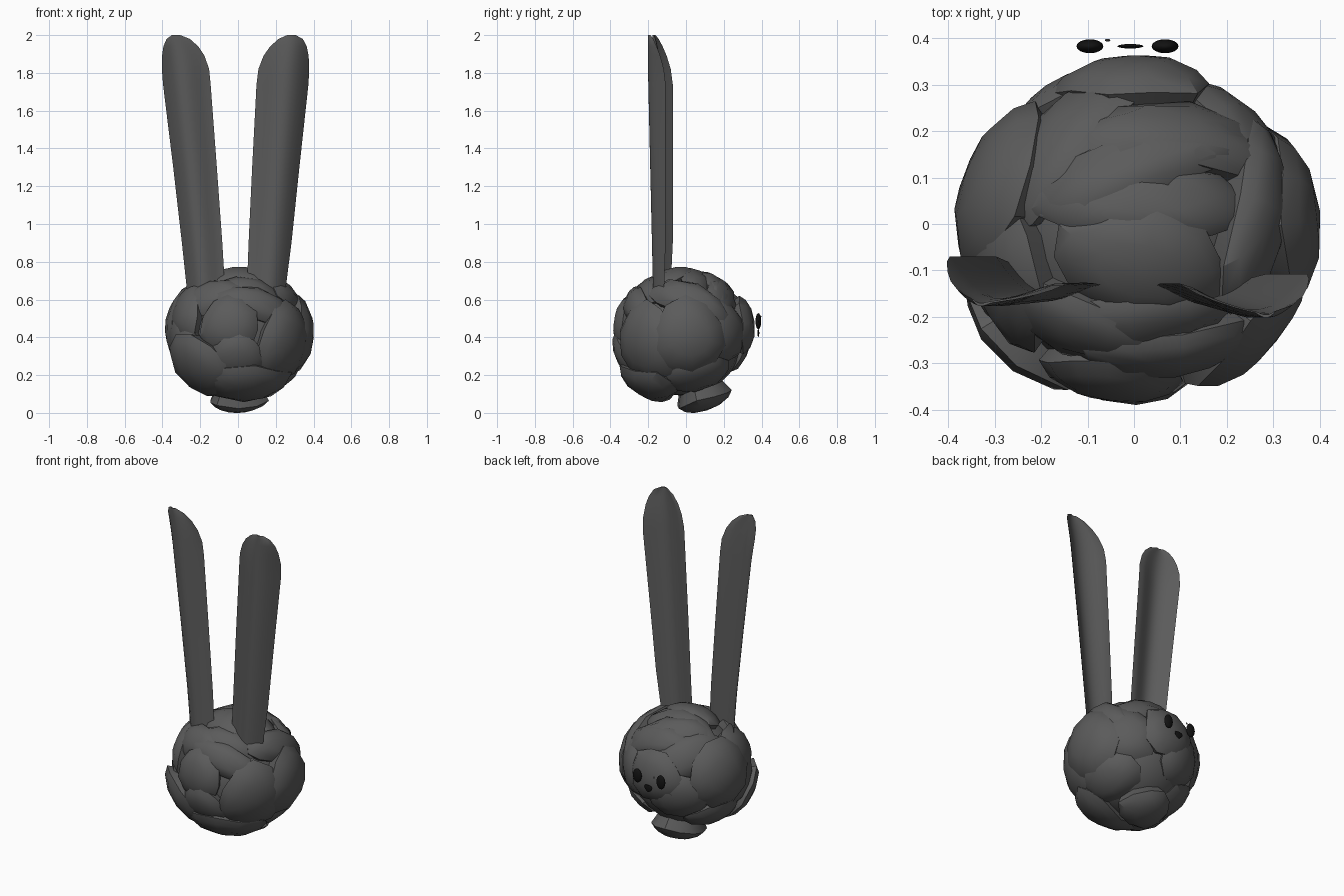
import bpy, bmesh, math, random
from mathutils import Vector

if "Cube" in bpy.data.objects:
    bpy.data.objects.remove(bpy.data.objects["Cube"])

random.seed(4)


def material(name, v):
    m = bpy.data.materials.new(name)
    m.diffuse_color = (v, v, v, 1)
    m.use_nodes = True
    m.node_tree.nodes["Principled BSDF"].inputs["Base Color"].default_value = m.diffuse_color
    return m


GREY = material("charcoal grey", 0.105)
BLACK = material("black", 0.006)


def finish(name, bm, mat, angle=40):
    bmesh.ops.recalc_face_normals(bm, faces=bm.faces)
    me = bpy.data.meshes.new(name)
    bm.to_mesh(me)
    bm.free()
    ob = bpy.data.objects.new(name, me)
    bpy.context.collection.objects.link(ob)
    me.materials.append(mat)
    bpy.context.view_layer.objects.active = ob
    ob.select_set(True)
    bpy.ops.object.shade_smooth_by_angle(angle=math.radians(angle))
    ob.select_set(False)
    return ob


def ellipsoid(name, pos, size, mat, seg=16, rings=10):
    bm = bmesh.new()
    bmesh.ops.create_uvsphere(bm, u_segments=seg, v_segments=rings, radius=1)
    for v in bm.verts:
        v.co = Vector(pos) + Vector([a * b for a, b in zip(v.co, size)])
    return finish(name, bm, mat)


CENTRE = Vector((0, -0.015, 0.40))
RADII = Vector((0.37, 0.365, 0.36))


def petal(name, az, el, w, h, roll, radius, lift=0.05):
    """Plump leaf wrapped on the ball, tapering to a raised tip."""
    az, el, w, h, roll = (math.radians(a) for a in (az, el, w, h, roll))
    c = Vector((math.cos(az) * math.cos(el), math.sin(az) * math.cos(el), math.sin(el)))
    side = Vector((-math.sin(az), math.cos(az), 0))
    up = c.cross(side)
    t1 = side * math.cos(roll) + up * math.sin(roll)
    t2 = up * math.cos(roll) - side * math.sin(roll)
    n = 10
    jitter = [random.uniform(0.88, 1.1) for _ in range(n)]
    bm = bmesh.new()

    def point(rho, i, r):
        a = 2 * math.pi * (i + 0.5) / n
        x, y = rho * math.cos(a), rho * math.sin(a)
        x *= 1 - 0.2 * y
        d = (c + t1 * math.tan(w) * x + t2 * math.tan(h) * y).normalized()
        d *= r + lift * y
        return bm.verts.new(CENTRE + Vector([p * q for p, q in zip(d, RADII)]))

    rings = []
    for rho, r in ((0.4, radius - 0.005), (0.75, radius - 0.03), (1, radius - 0.08), (0.95, 0.74)):
        rings.append([point(rho * (jitter[i] if rho > 0.7 else 1), i, r) for i in range(n)])
    top = point(0, 0, radius)
    for i in range(n):
        j = (i + 1) % n
        bm.faces.new((top, rings[0][i], rings[0][j]))
        for a, b in zip(rings, rings[1:]):
            bm.faces.new((a[i], b[i], b[j], a[j]))
    return finish(name, bm, GREY, 35)


# Body core hidden under the petals
ellipsoid("body_core", CENTRE, RADII * 0.86, GREY, 20, 14)

# Petals: azimuth, elevation, half width, half height, roll, radius
PETALS = [
    (-38, -6, 36, 40, 0, 1.06), (-98, 14, 27, 27, 5, 1.04),
    (-133, -30, 32, 34, 25, 1.09), (-162, 26, 34, 25, -20, 1.04),
    (-92, -22, 28, 26, -8, 1.02), (-90, 50, 44, 17, 8, 1.0),
    (-72, 33, 40, 16, -18, 1.03), (-125, 42, 38, 18, 18, 1.02),
    (6, 0, 34, 34, 5, 1.09), (8, 36, 42, 17, -26, 1.06),
    (45, 4, 32, 32, 10, 1.0), (90, 12, 30, 27, 15, 1.06),
    (60, 42, 50, 19, 28, 1.02), (125, 36, 44, 22, 30, 1.0),
    (160, 14, 34, 34, -15, 1.07), (115, -10, 32, 28, 10, 0.99),
    (198, -8, 32, 34, 0, 0.99), (95, -72, 24, 24, 0, 1.13),
    (-75, -52, 42, 27, 0, 1.07), (15, -42, 36, 25, 12, 0.99),
    (165, -42, 34, 26, -10, 0.98), (80, 76, 46, 18, 8, 1.01),
    (-80, 76, 34, 22, -25, 1.03), (80, 58, 52, 18, 32, 1.02),
]
for k, p in enumerate(PETALS):
    petal(f"petal_{k + 1}", *p, lift=0 if p[1] < -60 else 0.05)


def ear(name, levels, edge_in, edge_out, front_y, lean):
    """Tall trough-shaped sheet; levels hold z, inner x, outer x, depth scale."""
    bm = bmesh.new()
    n = 10
    rows = []
    for z, xi, xo, depth in levels:
        front, back = [], []
        for i in range(n + 1):
            t = i / n
            x = xi + (xo - xi) * t
            rim = edge_in + (edge_out - edge_in) * t
            bow = math.sin(math.pi * t ** 1.15)
            mid = front_y + lean * max(0, (1.8 - z) / 1.2)
            y = mid + (rim - mid) * (1 - bow) * depth
            front.append((x, y, z))
            if 0 < i < n:
                back.append((x, y + 0.003 + 0.014 * bow * min(1, depth + 0.1), z))
        rows.append([bm.verts.new(p) for p in front + back[::-1]])
    for a, b in zip(rows, rows[1:]):
        for i in range(len(a)):
            j = (i + 1) % len(a)
            bm.faces.new((a[i], a[j], b[j], b[i]))
    bm.faces.new(rows[0])
    bm.faces.new(rows[-1])
    return finish(name, bm, GREY, 50)


# Ears
ear("left_ear", [(0.60, -0.065, -0.265, 0.85), (0.9, -0.083, -0.297, 1),
                 (1.3, -0.112, -0.343, 1), (1.74, -0.145, -0.397, 1),
                 (1.82, -0.153, -0.403, 0.9), (1.89, -0.177, -0.402, 0.7),
                 (1.94, -0.21, -0.395, 0.5), (1.98, -0.255, -0.378, 0.3),
                 (2.0, -0.305, -0.35, 0.15)], -0.128, -0.07, -0.177, 0.012)
ear("right_ear", [(0.60, 0.045, 0.245, 0.85), (0.9, 0.056, 0.283, 1),
                  (1.3, 0.075, 0.325, 1), (1.74, 0.098, 0.373, 1),
                  (1.82, 0.108, 0.377, 0.9), (1.89, 0.135, 0.374, 0.7),
                  (1.94, 0.17, 0.364, 0.5), (1.98, 0.215, 0.343, 0.3),
                  (2.0, 0.26, 0.305, 0.15)], -0.128, -0.108, -0.202, 0.028)

# Eyes with a small glint
for name, x in (("left_eye", -0.095), ("right_eye", 0.067)):
    ellipsoid(name, (x, 0.383, 0.485), (0.029, 0.015, 0.043), BLACK)
ellipsoid("eye_glint", (-0.057, 0.396, 0.51), (0.006, 0.003, 0.006), GREY, 8, 6)

# Nose: rounded plate tapering downward
bm = bmesh.new()
bmesh.ops.create_uvsphere(bm, u_segments=16, v_segments=10, radius=1)
for v in bm.verts:
    taper = 0.68 + 0.32 * v.co.z
    v.co = (-0.008 + 0.038 * v.co.x * taper, 0.383 + 0.005 * v.co.y, 0.423 + 0.022 * v.co.z)
finish("nose", bm, BLACK)
